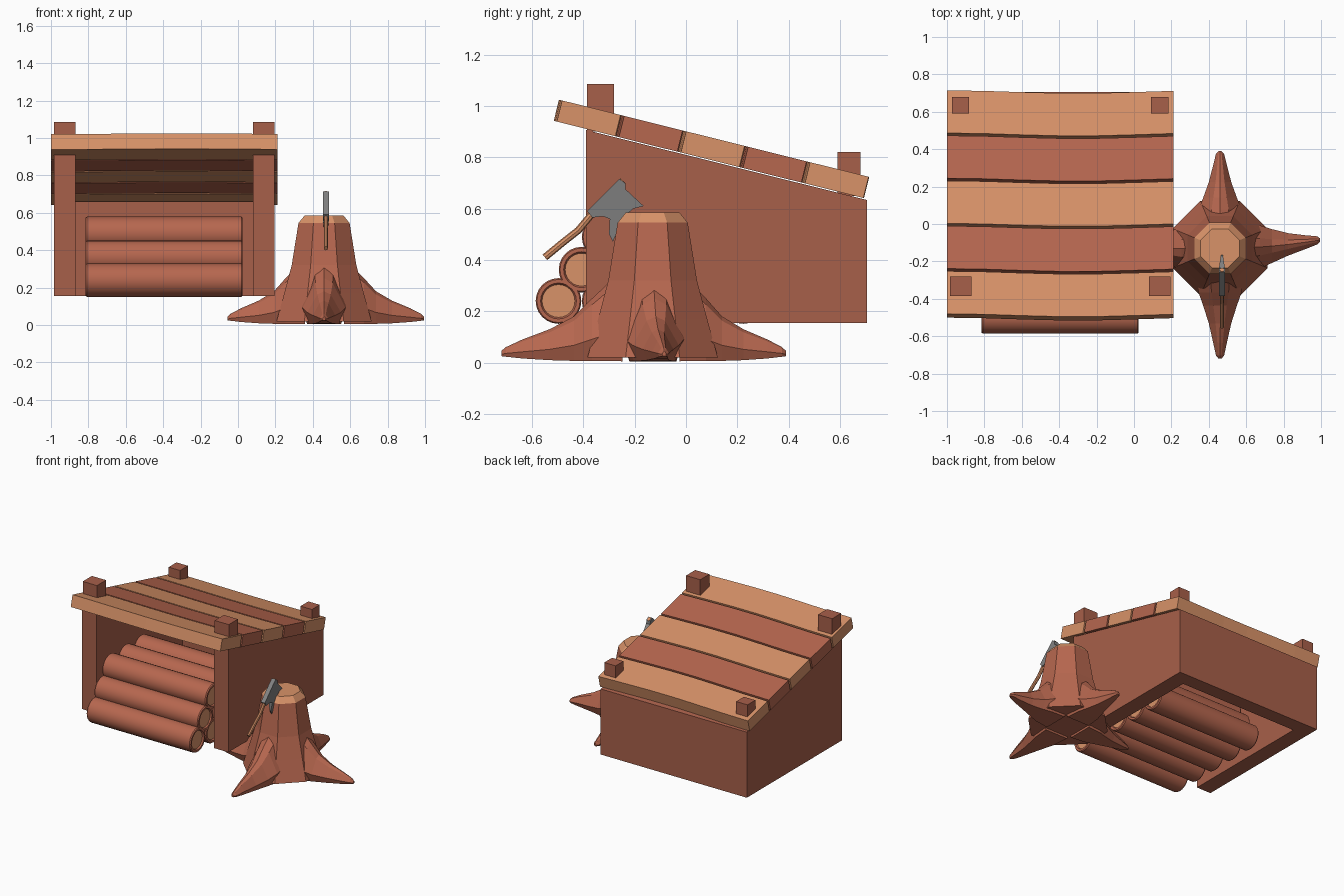
import bpy, bmesh, math
from mathutils import Vector

cube = bpy.data.objects.get("Cube")
if cube:
    bpy.data.objects.remove(cube, do_unlink=True)


def material(name, r, g, b):
    m = bpy.data.materials.new(name)
    m.use_nodes = True
    m.diffuse_color = (r, g, b, 1)
    m.node_tree.nodes["Principled BSDF"].inputs["Base Color"].default_value = (r, g, b, 1)
    return m


TAN = material("cut wood tan", 0.69, 0.29, 0.14)
RED = material("bark red brown", 0.47, 0.135, 0.078)
WALL = material("wall brown", 0.39, 0.115, 0.068)
GREY = material("steel grey", 0.22, 0.22, 0.22)


def finish(bm, name, *mats):
    bmesh.ops.recalc_face_normals(bm, faces=bm.faces)
    mesh = bpy.data.meshes.new(name)
    bm.to_mesh(mesh)
    bm.free()
    for m in mats:
        mesh.materials.append(m)
    obj = bpy.data.objects.new(name, mesh)
    bpy.context.collection.objects.link(obj)
    return obj


def loft(bm, sections):
    """Skin a list of equal-sized closed sections and cap both ends."""
    rings = [[bm.verts.new(p) for p in s] for s in sections]
    n = len(rings[0])
    for a, b in zip(rings, rings[1:]):
        for i in range(n):
            j = (i + 1) % n
            bm.faces.new((a[i], a[j], b[j], b[i]))
    bm.faces.new(rings[0])
    bm.faces.new(rings[-1])


def prism(name, profile, x0, x1, mat):
    """Extrude a side profile of (y, z) points along x."""
    bm = bmesh.new()
    loft(bm, [[(x, y, z) for y, z in profile] for x in (x0, x1)])
    return finish(bm, name, mat)


def roof_z(y):
    return 1.022 - 0.249 * (y + 0.485)


# Shed walls, with tops following the roof slope
BASE, THICK = 0.155, 0.092


def wall(name, y0, y1, x0, x1):
    prism(name, [(y0, BASE), (y1, BASE), (y1, roof_z(y1) - THICK),
                 (y0, roof_z(y0) - THICK)], x0, x1, WALL)


wall("right_wall", -0.39, 0.705, -0.985, -0.87)
wall("left_wall", -0.39, 0.705, 0.08, 0.195)
wall("back_wall", 0.6, 0.705, -0.87, 0.08)

# Post tops poking through the roof
for side, mid in (("right", -0.927), ("left", 0.138)):
    for end, y0, y1, z0, z1, half in (("front", -0.385, -0.28, 0.9, 1.085, 0.057),
                                      ("back", 0.59, 0.68, 0.65, 0.82, 0.046)):
        prism(f"{end}_{side}_post_top", [(y0, z0), (y1, z0), (y1, z1), (y0, z1)],
              mid - half, mid + half, WALL)

# Roof planks with gently wavy long edges
along = Vector((0, 1, -0.249)).normalized()
up = Vector((0, 0.249, 1)).normalized()
start = Vector((0, -0.485, 1.022))
PITCH, GAP, DEPTH = 0.249, 0.014, 0.085
for k in range(5):
    bm = bmesh.new()
    sections = []
    for i in range(7):
        x = -1 + 1.21 * i / 6
        wave = 0.008 * math.cos(4.5 * (x + 1)) - 0.003
        s0 = k * PITCH + wave
        s1 = s0 + PITCH - GAP
        sections.append([start + along * s + up * d + Vector((x, 0, 0))
                         for s, d in ((s0, 0), (s1, 0), (s1, -DEPTH), (s0, -DEPTH))])
    loft(bm, sections)
    finish(bm, f"roof_plank_{k + 1}", RED if k % 2 else TAN)


# Stacked logs, bark rim around a recessed cut face
def log(name, y, z):
    bm = bmesh.new()
    sections = []
    for x, r in ((-0.805, 0.064), (-0.815, 0.07), (-0.815, 0.084), (-0.808, 0.089),
                 (0.018, 0.089), (0.025, 0.084), (0.025, 0.07), (0.015, 0.064)):
        sections.append([(x, y + r * math.cos(t * math.tau / 24), z + r * math.sin(t * math.tau / 24))
                         for t in range(24)])
    loft(bm, sections)
    for f in bm.faces:
        f.material_index = int(len(f.verts) > 4)
        f.smooth = len(f.verts) == 4
    obj = finish(bm, name, RED, TAN)
    bpy.ops.object.select_all(action="DESELECT")
    obj.select_set(True)
    bpy.context.view_layer.objects.active = obj
    bpy.ops.object.shade_smooth_by_angle(angle=math.radians(35))


for row, z in enumerate((0.24, 0.362, 0.49)):
    for k in range(5 - row):
        log(f"log_row_{row + 1}_{k + 1}", -0.497 + 0.09 * row + 0.18 * k, z)

# Tree stump: eight-sided trunk with a tan cut top
CX, CY = 0.46, -0.13
bm = bmesh.new()
loft(bm, [[(CX + r * math.cos((i + 0.5) * math.tau / 8),
            CY + r * math.sin((i + 0.5) * math.tau / 8), z) for i in range(8)]
          for z, r in ((0.585, 0.113), (0.545, 0.148), (0.32, 0.187),
                       (0.17, 0.23), (0.02, 0.275))])
for f in bm.faces:
    f.material_index = int(f.calc_center_median().z > 0.55)
finish(bm, "stump_trunk", RED, TAN)

# Roots: tapering ridged arms (reach fraction, half width, ridge height)
ROOT = ((0.2, 0.13, 0.36), (0.4, 0.115, 0.25), (0.52, 0.09, 0.18),
        (0.68, 0.06, 0.13), (0.86, 0.036, 0.09), (0.97, 0.022, 0.06), (1, 0.008, 0.045))
for name, angle, reach, bend in (("left", 0, 0.535, 0.045), ("back", 90, 0.52, 0),
                                 ("right", 180, 0.515, 0), ("front", 270, 0.59, 0)):
    a = math.radians(angle)
    out = Vector((math.cos(a), math.sin(a), 0))
    side = Vector((-out.y, out.x, 0))
    bm = bmesh.new()
    sections = []
    for f, w, h in ROOT:
        centre = Vector((CX, CY, 0)) + out * f * reach + side * bend * f * f
        low = 0.005 + 0.02 * f ** 4
        sections.append([centre + side * w * u + Vector((0, 0, low + (h - low) * v))
                         for u, v in ((-0.7, 0), (-1, 0.35), (-0.4, 0.9), (0, 1),
                                      (0.4, 0.9), (1, 0.35), (0.7, 0))])
    loft(bm, sections)
    finish(bm, f"{name}_root", RED)

# Axe head, thinning toward the cutting edge
AX = 0.47
head = prism("axe_head", [(-0.385, 0.59), (-0.26, 0.715), (-0.237, 0.7), (-0.235, 0.675),
                          (-0.165, 0.61), (-0.205, 0.6), (-0.245, 0.565), (-0.268, 0.51),
                          (-0.285, 0.47), (-0.3, 0.5), (-0.297, 0.56), (-0.325, 0.57),
                          (-0.365, 0.565)], AX - 0.016, AX + 0.016, GREY)
for v in head.data.vertices:
    if v.co.y - v.co.z > -0.82:
        v.co.x = AX + (v.co.x - AX) * 0.3

# Axe handle, a curved bar through the head
path = [(-0.55, 0.41), (-0.48, 0.468), (-0.42, 0.515), (-0.37, 0.575), (-0.245, 0.708)]
bm = bmesh.new()
sections = []
for i, (y, z) in enumerate(path):
    p, q = path[max(i - 1, 0)], path[min(i + 1, len(path) - 1)]
    normal = Vector((0, p[1] - q[1], q[0] - p[0])).normalized() * 0.014
    sections.append([Vector((AX + 0.011 * math.cos(t), y, z)) + normal * math.sin(t)
                     for t in (k * math.tau / 8 for k in range(8))])
loft(bm, sections)
finish(bm, "axe_handle", TAN)
